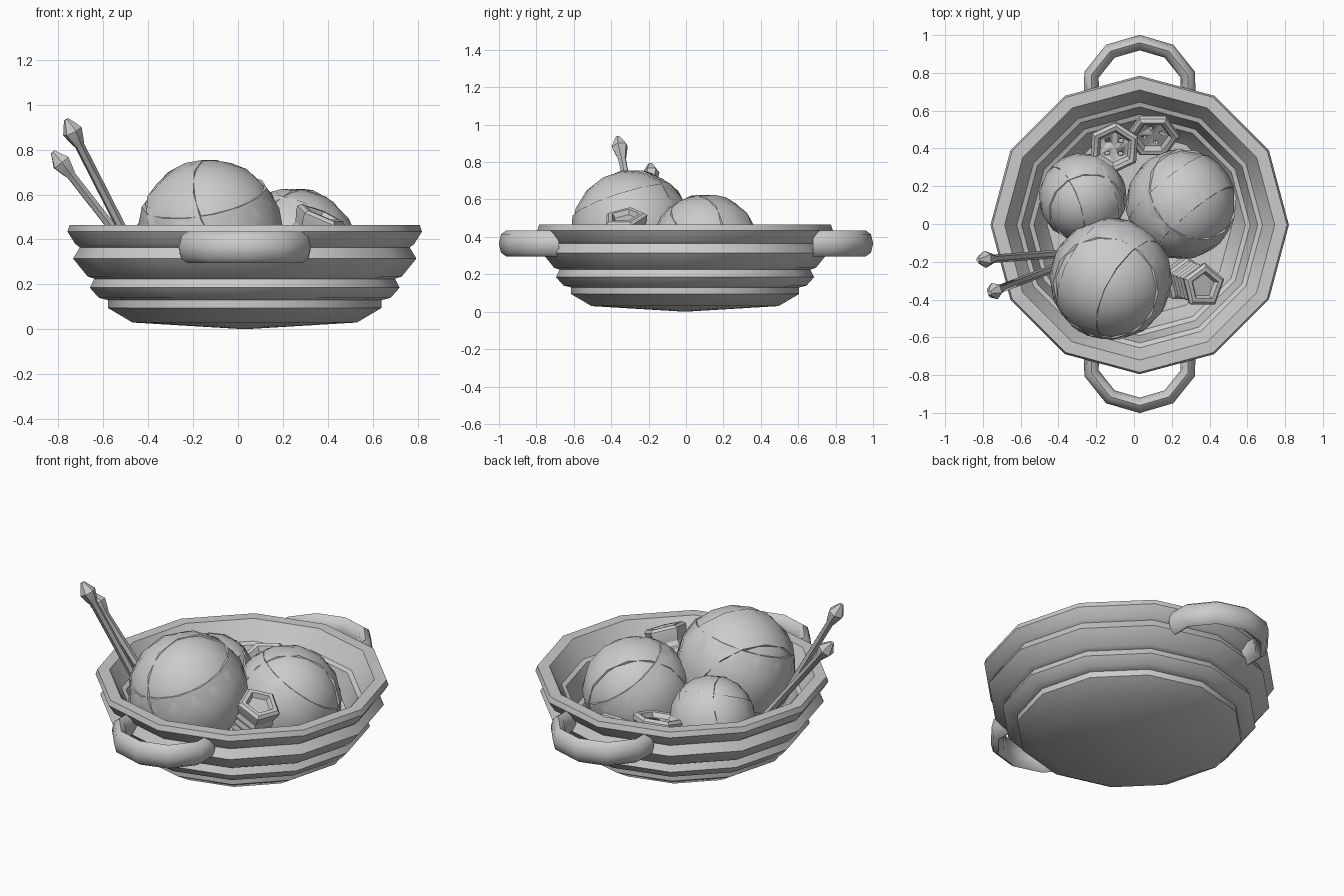
import bpy, bmesh, math
from math import sin, cos, pi, radians
from mathutils import Vector, Matrix

if "Cube" in bpy.data.objects:
    bpy.data.objects.remove(bpy.data.objects["Cube"])

GREY = (0.6, 0.6, 0.6, 1)
clay = bpy.data.materials.new("light grey")
clay.use_nodes = True
clay.diffuse_color = GREY
clay.node_tree.nodes["Principled BSDF"].inputs["Base Color"].default_value = GREY


def finish(bm, name, matrix=Matrix(), angle=28):
    bmesh.ops.remove_doubles(bm, verts=bm.verts, dist=0.0005)
    bmesh.ops.recalc_face_normals(bm, faces=bm.faces)
    mesh = bpy.data.meshes.new(name)
    bm.to_mesh(mesh)
    bm.free()
    mesh.materials.append(clay)
    ob = bpy.data.objects.new(name, mesh)
    bpy.context.collection.objects.link(ob)
    ob.matrix_world = matrix
    bpy.ops.object.select_all(action='DESELECT')
    ob.select_set(True)
    bpy.context.view_layer.objects.active = ob
    bpy.ops.object.shade_smooth_by_angle(angle=radians(angle))
    return ob


def bridge(bm, rings, closed=False):
    n = len(rings[0])
    for a, b in zip(rings, rings[1:] + (rings[:1] if closed else [])):
        for i in range(n):
            j = (i + 1) % n
            bm.faces.new((a[i], a[j], b[j], b[i]))


def lathe(name, profile, sides, matrix=Matrix(), angle=28, closed=False):
    """Turn (radius, height) points about the z axis."""
    bm = bmesh.new()
    rings = [[bm.verts.new((r * cos(2 * pi * i / sides), r * sin(2 * pi * i / sides), z))
              for i in range(sides)] for r, z in profile]
    bridge(bm, rings, closed)
    return finish(bm, name, matrix, angle)


def aim(base, tip):
    """Frame at base whose z axis points at tip."""
    d = Vector(tip) - Vector(base)
    return Matrix.Translation(base) @ d.to_track_quat('Z', 'Y').to_matrix().to_4x4(), d.length


CX = 0.03

# Basket: coiled layers outside, stepped wall inside
basket_profile = [
    (0, 0), (.50, .03), (.61, .095), (.61, .13), (.65, .14), (.69, .185), (.67, .225),
    (.70, .235), (.765, .315), (.735, .365), (.755, .38), (.79, .435), (.78, .465),
    (.715, .465), (.65, .36), (.625, .35), (.585, .22), (.56, .21), (.52, .13),
    (.49, .09), (0, .06)]
lathe("basket", basket_profile, 12, Matrix.Translation((CX, -.005, 0)), 35)

# Handles: flattened tube along a mirrored arc
half = [(.255, .68), (.255, .79), (.155, .915), (0, .96)]
path = [Vector((x, y, .365)) for x, y in half]
path += [Vector((-p.x, p.y, p.z)) for p in reversed(path[:-1])]
for name, side in (("back_handle", 1), ("front_handle", -1)):
    bm = bmesh.new()
    rings = []
    for i, p in enumerate(path):
        t = (path[min(i + 1, len(path) - 1)] - path[max(i - 1, 0)]).normalized()
        out = t.cross(Vector((0, 0, 1)))
        rings.append([bm.verts.new(p + out * .041 * cos(k * pi / 4)
                                   + Vector((0, 0, .07 * sin(k * pi / 4)))) for k in range(8)])
    bridge(bm, rings)
    for end in (rings[0], rings[-1]):
        bm.faces.new(end)
    finish(bm, name, Matrix.Translation((CX, 0, 0)) @ Matrix.Rotation(0 if side > 0 else pi, 4, 'Z'), 50)


# Yarn balls: round core with two wound bands
def yarn_ball(name, centre, r, turns):
    place = Matrix.Translation(centre)
    bm = bmesh.new()
    bmesh.ops.create_uvsphere(bm, u_segments=14, v_segments=9, radius=r)
    finish(bm, name, place @ Matrix.Rotation(.5, 4, 'X'), 40)
    for n, (ax, az, width) in enumerate(turns):
        lats = [radians(width * k) for k in (-1, -.35, .35, 1)]
        ring = [(r * 1.015 * cos(a), r * 1.015 * sin(a)) for a in lats]
        ring += [(r * .9 * cos(lats[-1]), ring[-1][1]), (r * .9 * cos(lats[0]), ring[0][1])]
        turn = Matrix.Rotation(radians(az), 4, 'Z') @ Matrix.Rotation(radians(ax), 4, 'X')
        lathe(f"{name}_band_{n + 1}", ring, 14, place @ turn, 40, closed=True)


yarn_ball("large_yarn_ball", (-.122, -.29, .435), .322, [(65, 60, 24), (20, -30, 30)])
yarn_ball("medium_yarn_ball", (.25, .105, .338), .29, [(80, 40, 22), (35, 130, 28)])
yarn_ball("small_yarn_ball", (-.27, .14, .32), .232, [(70, -70, 26), (30, 20, 30)])

# Knitting needles with pointed knobs
for name, base, tip in (("left_needle", (-.30, -.15, .12), (-.825, -.19, .79)),
                        ("right_needle", (-.35, -.205, .12), (-.765, -.365, .935))):
    frame, length = aim(base, tip)
    lathe(name, [(0, 0), (.022, 0), (.022, length - .13), (.026, length - .125),
                 (.046, length - .06), (.012, length), (0, length)], 6, frame, 35)


# Buttons: raised six-sided rim, sunken dish, four holes
def button(name, centre, tilt, spin, r=.14):
    frame = (Matrix.Translation(centre) @ Matrix.Rotation(radians(tilt), 4, 'X')
             @ Matrix.Rotation(radians(spin), 4, 'Z'))
    ob = lathe(name, [(0, -.03), (r * .85, -.03), (r, -.01), (r, .015), (r * .88, .03),
                      (r * .72, .025), (r * .6, 0), (0, 0)], 6, frame, 35)
    bm = bmesh.new()
    for k in range(4):
        a = k * pi / 2 + .3
        spot = Matrix.Translation((.05 * cos(a), .05 * sin(a), -.015))
        bmesh.ops.create_cone(bm, cap_ends=True, segments=6, radius1=.014, radius2=.014,
                              depth=.08, matrix=spot)
    cutter = finish(bm, name + "_hole_cutter", frame)
    cutter.hide_render = True
    cutter.hide_set(True)
    cut = ob.modifiers.new("holes", 'BOOLEAN')
    cut.operation = 'DIFFERENCE'
    cut.solver = 'EXACT'
    cut.object = cutter


button("front_button", (-.105, .405, .36), 14, 26)
button("back_button", (.10, .47, .30), 38, 0)

# Thimble: five-sided cup with a ridged body and dimpled cap
axis_top = Vector((.375, -.33, .515))
frame, length = aim(axis_top - Vector((.115, -.04, .27)), axis_top)
ridges = [(.10 + .008 * (k % 2), .08 + k * .022) for k in range(7)]
lathe("thimble", [(0, 0), (.125, 0), (.125, .05), (.105, .06)] + ridges +
      [(.118, length - .04), (.122, length - .015), (.105, length), (.08, length),
       (.065, length - .025), (0, length - .025)], 5, frame @ Matrix.Rotation(.3, 4, 'Z'), 30)
